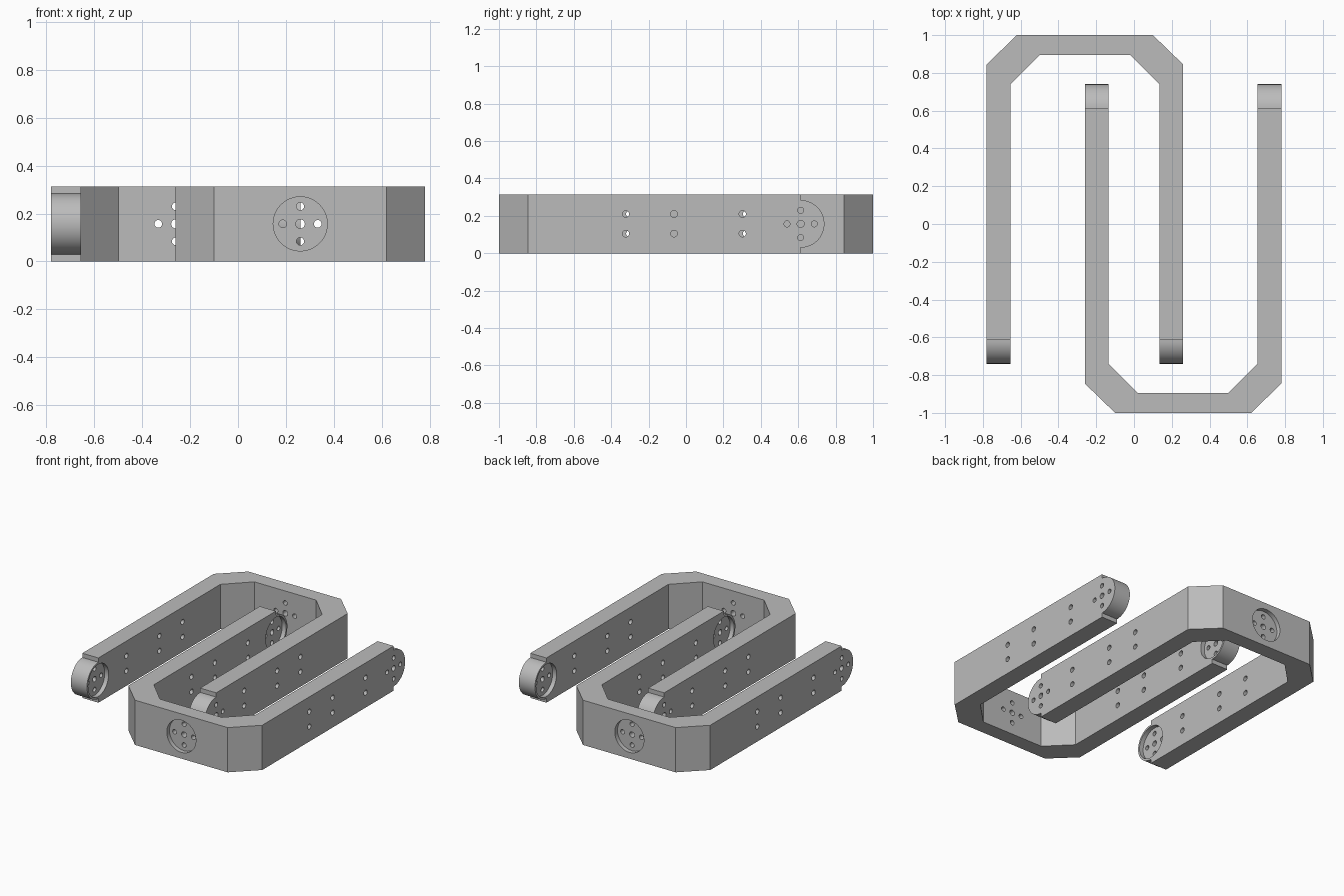
import bpy, bmesh, math
from mathutils import Matrix, Vector

if "Cube" in bpy.data.objects:
    bpy.data.objects.remove(bpy.data.objects["Cube"])

H = 0.314            # bracket height
MID = H / 2
TIP_Y, TIP_R = 0.613, 0.127
X0, X1, T = -0.26, 0.78, 0.125   # arm outer sides and thickness
CX = (X0 + X1) / 2

grey = bpy.data.materials.new("grey metal")
grey.diffuse_color = (0.5, 0.5, 0.5, 1)
grey.use_nodes = True
grey.node_tree.nodes["Principled BSDF"].inputs["Base Color"].default_value = grey.diffuse_color


def make_object(name, bm):
    bmesh.ops.recalc_face_normals(bm, faces=bm.faces)
    mesh = bpy.data.meshes.new(name)
    bm.to_mesh(mesh)
    bm.free()
    mesh.materials.append(grey)
    ob = bpy.data.objects.new(name, mesh)
    bpy.context.collection.objects.link(ob)
    return ob


def prism(name, start_points, direction):
    bm = bmesh.new()
    face = bm.faces.new([bm.verts.new(p) for p in start_points])
    out = bmesh.ops.extrude_face_region(bm, geom=[face])
    verts = [v for v in out["geom"] if isinstance(v, bmesh.types.BMVert)]
    bmesh.ops.translate(bm, verts=verts, vec=direction)
    return make_object(name, bm)


def add_rod(bm, a, b, radius, segments):
    a, b = Vector(a), Vector(b)
    turn = Vector((0, 0, 1)).rotation_difference(b - a).to_matrix().to_4x4()
    bmesh.ops.create_cone(bm, cap_ends=True, segments=segments, radius1=radius,
                          radius2=radius, depth=(b - a).length,
                          matrix=Matrix.Translation((a + b) / 2) @ turn)


def boolean(target, cutter, operation):
    mod = target.modifiers.new(operation.lower(), 'BOOLEAN')
    mod.operation, mod.object, mod.solver = operation, cutter, 'EXACT'
    cutter.hide_render = True


# U-shaped plan with chamfered corners, mirrored about its centre line
half = [(X1, 0.85), (X1, -0.845), (0.62, -1.0)]
inner = [(0.5, -0.895), (X1 - T, -0.74), (X1 - T, 0.85)]
flip = lambda pts: [(2 * CX - x, y) for x, y in reversed(pts)]
plan = half + flip(half) + flip(inner) + inner
bracket = prism("front_bracket", [(x, y, -0.1) for x, y in plan], (0, 0, 0.6))

# Side outline: straight bar, small shoulders, round tip
arc = [(TIP_Y + TIP_R * math.cos(a), MID + TIP_R * math.sin(a))
       for a in (math.pi * (i / 32 - 0.5) for i in range(33))]
side = [(-1.1, 0), (TIP_Y, 0)] + arc + [(TIP_Y, H), (-1.1, H)]
outline = prism("side_outline", [(X0 - 0.2, y, z) for y, z in side],
                (X1 - X0 + 0.4, 0, 0))
boolean(bracket, outline, 'INTERSECT')

# Round recesses: inner faces of both tips and the outside of the base
bm = bmesh.new()
for x, s in ((X0 + T, 1), (X1 - T, -1)):
    add_rod(bm, (x - s * 0.03, TIP_Y, MID), (x + s * 0.05, TIP_Y, MID), 0.113, 48)
add_rod(bm, (CX, -1.1, MID), (CX, -0.97, MID), 0.113, 48)
recesses = make_object("recess_cutter", bm)
boolean(bracket, recesses, 'DIFFERENCE')

# Bolt holes through the arms, the tips and the base
bm = bmesh.new()
for y in (-0.322, -0.064, 0.302):
    for z in (0.105, 0.21):
        add_rod(bm, (X0 - 0.1, y, z), (X1 + 0.1, y, z), 0.018, 24)
for u, v, r in ((0, 0, 0.019), (0.073, 0, 0.016), (-0.073, 0, 0.016),
                (0, 0.073, 0.016), (0, -0.073, 0.016)):
    add_rod(bm, (X0 - 0.1, TIP_Y + u, MID + v), (X1 + 0.1, TIP_Y + u, MID + v), r, 24)
    add_rod(bm, (CX + u, -1.1, MID + v), (CX + u, -0.8, MID + v), r, 24)
holes = make_object("hole_cutter", bm)
boolean(bracket, holes, 'DIFFERENCE')

# Bake the cuts and drop the helpers
graph = bpy.context.evaluated_depsgraph_get()
bracket_mesh = bpy.data.meshes.new_from_object(bracket.evaluated_get(graph))
bracket.modifiers.clear()
bracket.data = bracket_mesh
for helper in (outline, recesses, holes):
    bpy.data.objects.remove(helper)

bpy.context.view_layer.objects.active = bracket
bracket.select_set(True)
bpy.ops.object.shade_smooth_by_angle(angle=math.radians(30))

# Second bracket interlocks, turned half round
rear = bracket.copy()
rear.name = "rear_bracket"
rear.rotation_euler.z = math.pi
bpy.context.collection.objects.link(rear)
